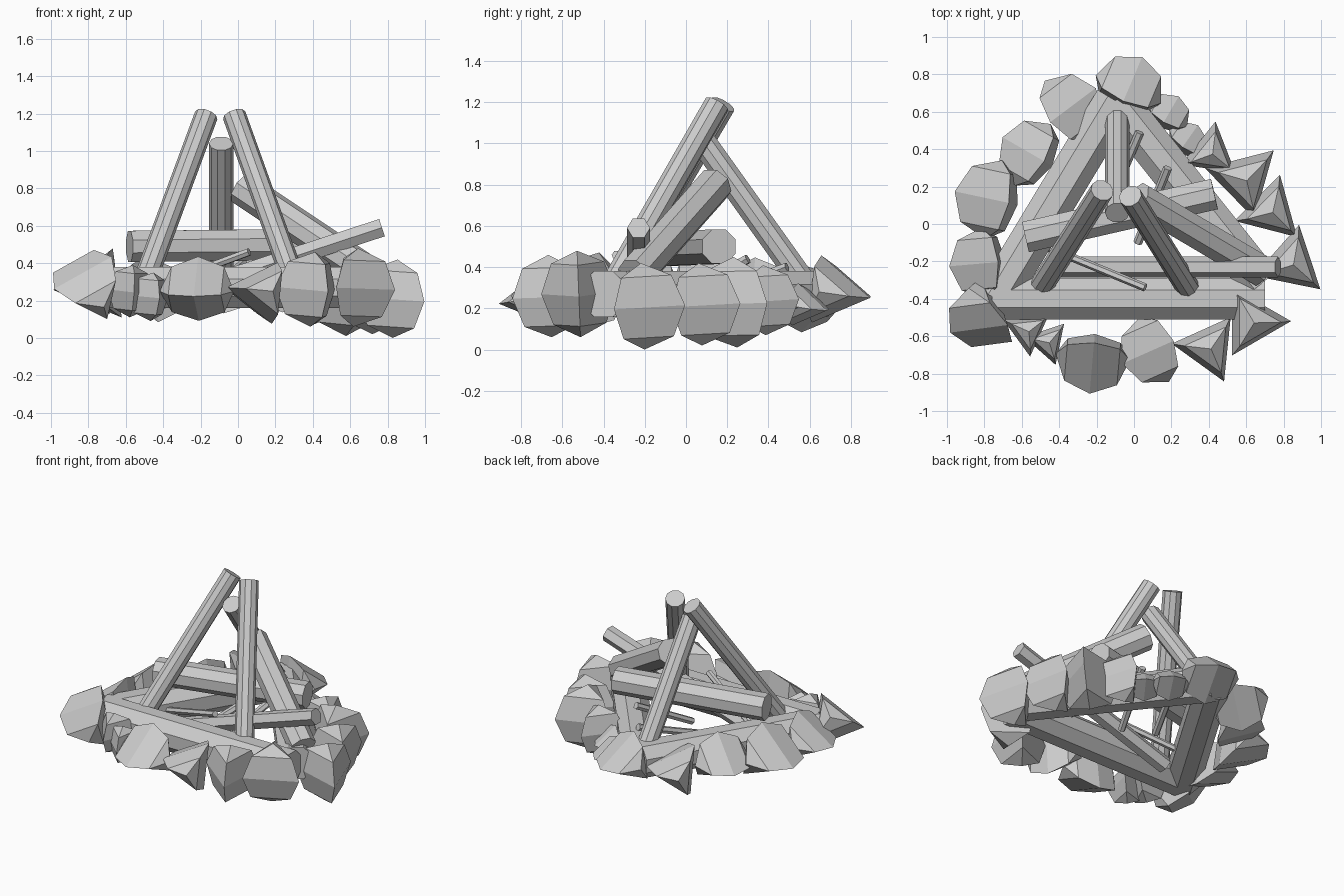
import bpy, bmesh, math
from mathutils import Vector, Matrix

if "Cube" in bpy.data.objects:
    bpy.data.objects.remove(bpy.data.objects["Cube"])


def finish(bm, name):
    bmesh.ops.recalc_face_normals(bm, faces=bm.faces[:])
    me = bpy.data.meshes.new(name)
    bm.to_mesh(me)
    bm.free()
    ob = bpy.data.objects.new(name, me)
    bpy.context.collection.objects.link(ob)
    return ob


def log(name, a, b, r, sides=8):
    """Straight faceted log between two points."""
    a, b = Vector(a), Vector(b)
    d = b - a
    m = Matrix.Translation((a + b) / 2) @ d.to_track_quat('Z', 'Y').to_matrix().to_4x4()
    m = m @ Matrix.Rotation(math.pi / sides, 4, 'Z')
    bm = bmesh.new()
    bmesh.ops.create_cone(bm, cap_ends=True, segments=sides, radius1=r, radius2=r,
                          depth=d.length, matrix=m)
    return finish(bm, name)


def stone(name, c, r, axis, tip):
    """Three-sided, four-ring sphere: triangle along its axis, octagon from the side."""
    z = Vector(axis).normalized()
    t = Vector(tip)
    x = (t - z * t.dot(z)).normalized()
    y = z.cross(x)
    c = Vector(c)
    bm = bmesh.new()
    bm.verts.new(c + z * r)
    bm.verts.new(c - z * r)
    for lat in (-45, 0, 45):
        la = math.radians(lat)
        for k in range(3):
            lo = k * math.tau / 3
            bm.verts.new(c + r * (math.cos(la) * (math.cos(lo) * x + math.sin(lo) * y)
                                  + math.sin(la) * z))
    bmesh.ops.convex_hull(bm, input=bm.verts[:])
    bmesh.ops.dissolve_limit(bm, angle_limit=0.01, verts=bm.verts[:], edges=bm.edges[:])
    return finish(bm, name)


# Bottom triangle of thick logs
log("base_log_front", (-0.76, -0.40, 0.27), (0.70, -0.40, 0.27), 0.12)
log("base_log_left", (-0.74, -0.40, 0.27), (-0.10, 0.66, 0.27), 0.12)
log("base_log_right", (-0.10, 0.66, 0.27), (0.68, -0.32, 0.27), 0.12)

# Cross logs resting above
log("cross_log_back", (-0.58, -0.07, 0.49), (0.43, 0.16, 0.50), 0.09)
log("cross_log_tilted", (-0.45, -0.23, 0.19), (0.77, -0.23, 0.59), 0.056, 6)

# Leaning tepee logs
log("lean_log_left", (-0.50, -0.34, 0.30), (-0.17, 0.18, 1.19), 0.063, 10)
log("lean_log_front", (0.30, -0.36, 0.30), (-0.02, 0.15, 1.19), 0.063, 10)
log("lean_log_back", (-0.09, 0.56, 0.34), (-0.09, 0.06, 1.04), 0.065, 10)
log("lean_log_thick", (0.68, -0.25, 0.36), (0.02, 0.14, 0.80), 0.09)

# Kindling sticks
log("kindling_1", (-0.45, -0.13, 0.27), (0.06, -0.34, 0.46), 0.022, 6)
log("kindling_2", (0.02, -0.10, 0.22), (0.18, 0.30, 0.44), 0.024, 6)
log("kindling_3", (-0.18, 0.00, 0.22), (0.03, 0.49, 0.40), 0.024, 6)

# Stones lying on their side: centre, radius, axis heading in degrees (tip points outwards)
lying = [
    (-0.03, 0.72, 0.28, 0.190, -23),
    (-0.54, 0.37, 0.27, 0.190, 60),
    (-0.75, 0.13, 0.28, 0.215, 78),
    (-0.80, -0.21, 0.28, 0.190, 95),
    (-0.22, -0.71, 0.25, 0.200, 175),
    (0.18, 0.58, 0.21, 0.120, -30),
    (0.28, 0.44, 0.22, 0.110, -35),
]
for i, (x, y, z, r, deg) in enumerate(lying):
    a = math.radians(deg)
    stone(f"lying_stone_{i + 1}", (x, y, z), r,
          (math.cos(a), math.sin(a), 0), (x, y, -0.1))

# Tumbled stones: centre, radius, axis, tip direction
tumbled = [
    ((-0.36, 0.61, 0.26), 0.195, (-0.6, 0.8, 0), (-0.35, -0.25, -0.9)),
    ((-0.80, -0.49, 0.28), 0.205, (0.4, -0.7, -0.55), (-1, -0.35, 0)),
    ((0.11, -0.67, 0.25), 0.190, (0.4, -0.9, 0), (0.35, 0.2, -0.9)),
]
for i, (c, r, axis, tip) in enumerate(tumbled):
    stone(f"tumbled_stone_{i + 1}", c, r, axis, tip)

# Stones standing upright: centre, radius, tip direction in plan
upright = [
    (0.40, -0.66, 0.26, 0.200, 0.41, -0.91),
    (0.63, -0.52, 0.27, 0.210, 1.0, 0.0),
    (0.84, -0.21, 0.21, 0.210, 0.20, 0.98),
    (0.73, 0.07, 0.22, 0.200, 0.25, 0.97),
    (0.59, 0.24, 0.23, 0.220, 0.25, -0.97),
    (0.41, 0.38, 0.24, 0.170, 0.15, 0.99),
    (-0.57, -0.57, 0.25, 0.140, -0.9, 0.4),
    (-0.46, -0.63, 0.22, 0.130, 0.3, -0.9),
]
for i, (x, y, z, r, tx, ty) in enumerate(upright):
    stone(f"upright_stone_{i + 1}", (x, y, z), r, (0.06, -0.04, 1), (tx, ty, 0))
